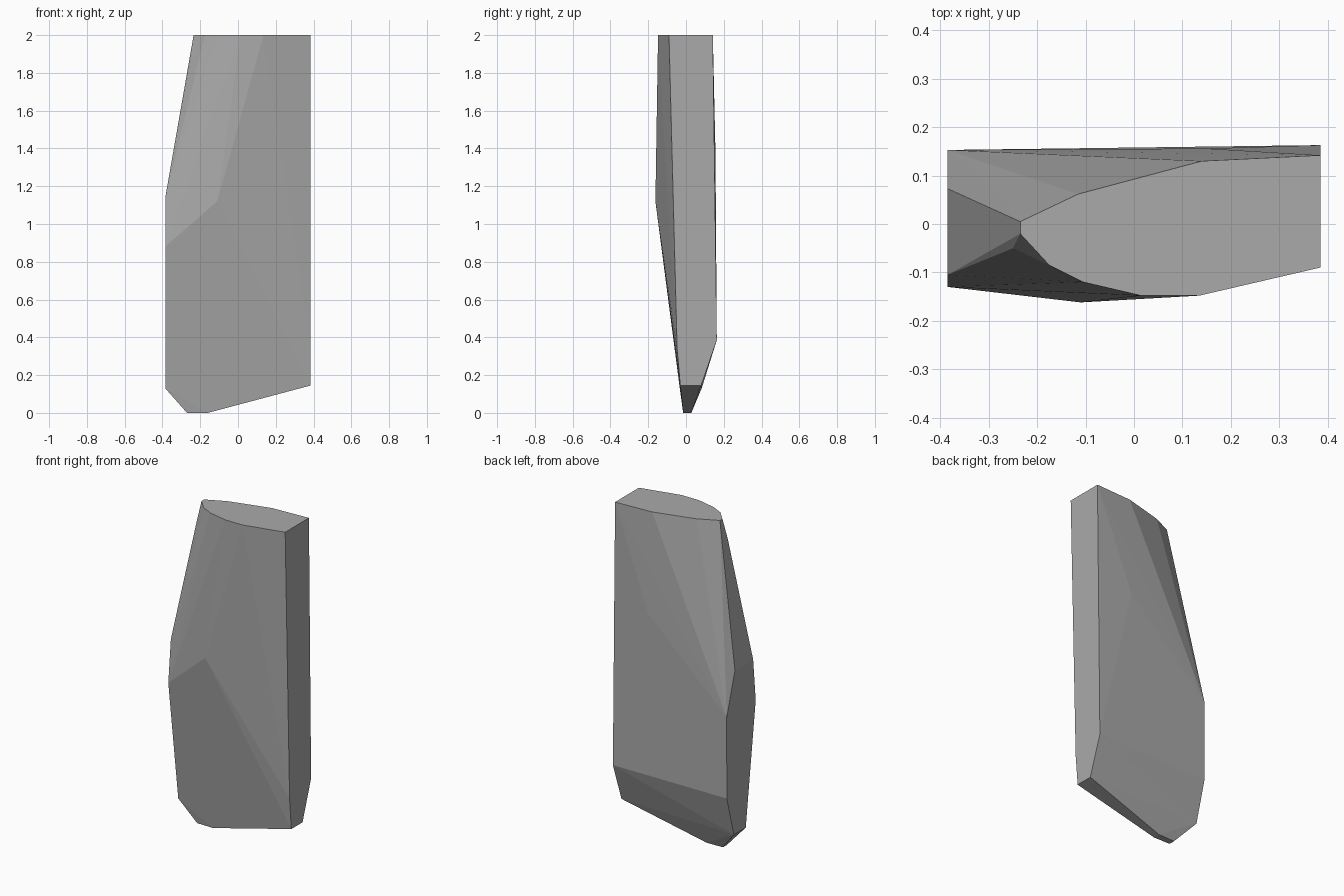
import bpy, bmesh

if "Cube" in bpy.data.objects:
    bpy.data.objects.remove(bpy.data.objects["Cube"])

# Key corners of the chipped stone, grouped by region (the stone is convex)
RIGHT, LEFT = 0.385, -0.385
top_rim = [(-0.235, 0.005), (-0.235, -0.02), (-0.175, -0.085), (-0.105, -0.12),
           (0.015, -0.148), (0.135, -0.148), (RIGHT, -0.09),
           (RIGHT, 0.142), (0.14, 0.13), (-0.115, 0.062)]
right_side = [(-0.03, 0.145), (-0.047, 0.34), (0.08, 0.145), (0.163, 0.385)]
left_side = [(0.073, 1.14), (-0.105, 1.14), (-0.13, 0.88), (-0.033, 0.13),
             (0.083, 0.13), (0.152, 0.38), (0.153, 0.88)]
foot = [(-0.27, -0.013), (-0.16, -0.015), (-0.16, 0.028), (-0.27, 0.025)]
ridges = [(-0.11, -0.162, 1.12), (0.15, 0.156, 1.38), (-0.25, -0.05, 1.87)]

points = [(x, y, 2.0) for x, y in top_rim]
points += [(RIGHT, y, z) for y, z in right_side]
points += [(LEFT, y, z) for y, z in left_side]
points += [(x, y, 0.0) for x, y in foot]
points += ridges

# Wrap the corners in a convex hull to make the flat chipped faces
bm = bmesh.new()
for p in points:
    bm.verts.new(p)
result = bmesh.ops.convex_hull(bm, input=bm.verts)
loose = [v for v in bm.verts if not v.link_faces]
bmesh.ops.delete(bm, geom=loose, context='VERTS')
bmesh.ops.dissolve_limit(bm, angle_limit=0.005, verts=bm.verts, edges=bm.edges)
bmesh.ops.recalc_face_normals(bm, faces=bm.faces)

mesh = bpy.data.meshes.new("standing_stone")
bm.to_mesh(mesh)
bm.free()
stone = bpy.data.objects.new("standing_stone", mesh)
bpy.context.collection.objects.link(stone)

# Single stone colour
grey = bpy.data.materials.new("stone_grey")
grey.diffuse_color = (0.40, 0.40, 0.40, 1.0)
grey.use_nodes = True
grey.node_tree.nodes["Principled BSDF"].inputs["Base Color"].default_value = grey.diffuse_color
mesh.materials.append(grey)
